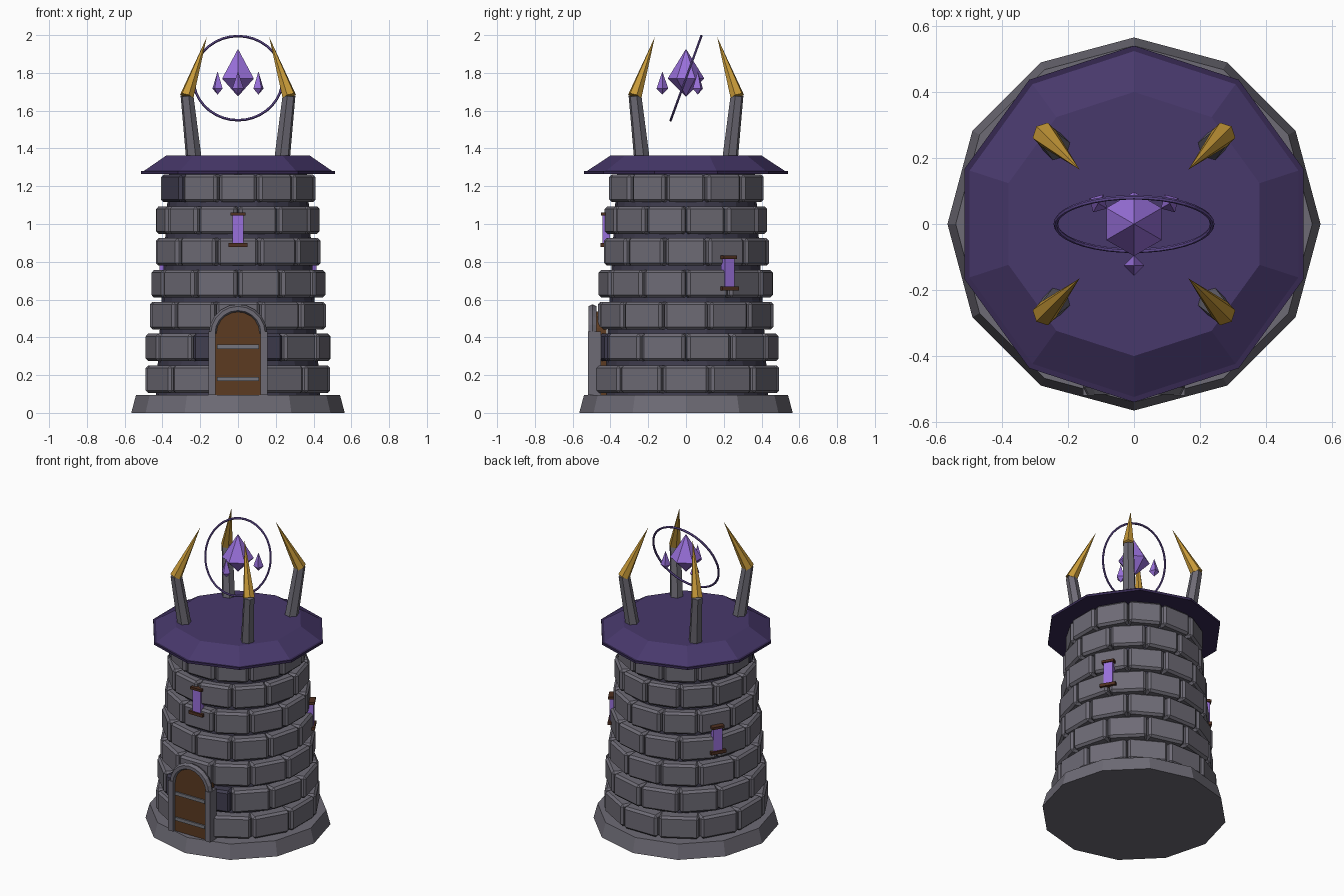
import bpy, bmesh, math, random
from mathutils import Matrix, Vector

if "Cube" in bpy.data.objects:
    bpy.data.objects.remove(bpy.data.objects["Cube"])

random.seed(4)


def srgb(c):
    return c / 12.92 if c <= 0.04045 else ((c + 0.055) / 1.055) ** 2.4


def material(name, r, g, b):
    m = bpy.data.materials.new(name)
    m.diffuse_color = (srgb(r), srgb(g), srgb(b), 1)
    m.use_nodes = True
    m.node_tree.nodes["Principled BSDF"].inputs["Base Color"].default_value = m.diffuse_color
    return m


STONE = material("stone", 0.43, 0.42, 0.46)
DARK = material("dark stone", 0.25, 0.24, 0.31)
ROOF = material("roof purple", 0.28, 0.22, 0.42)
RIM = material("rim purple", 0.21, 0.16, 0.32)
GOLD = material("gold", 0.78, 0.60, 0.22)
CRYSTAL = material("crystal violet", 0.60, 0.44, 0.86)
RING = material("ring violet", 0.40, 0.31, 0.60)
WOOD = material("door wood", 0.36, 0.23, 0.13)
TRIM = material("sill wood", 0.31, 0.19, 0.13)
METAL = material("band metal", 0.46, 0.46, 0.49)


def finish(name, bm, *mats):
    bmesh.ops.recalc_face_normals(bm, faces=bm.faces)
    mesh = bpy.data.meshes.new(name)
    bm.to_mesh(mesh)
    bm.free()
    for m in mats:
        mesh.materials.append(m)
    ob = bpy.data.objects.new(name, mesh)
    bpy.context.collection.objects.link(ob)
    return ob


def lathe(name, n, profile, mat, matrix=Matrix()):
    """Stack of n-sided rings (radius, z) with a corner facing the front."""
    bm = bmesh.new()
    rings = []
    for r, z in profile:
        if r == 0:
            rings.append([bm.verts.new((0, 0, z))] * n)
        else:
            rings.append([bm.verts.new((r * math.sin(math.tau * i / n),
                                        -r * math.cos(math.tau * i / n), z)) for i in range(n)])
    for lo, hi in zip(rings, rings[1:]):
        for i in range(n):
            j = (i + 1) % n
            bm.faces.new(list(dict.fromkeys((lo[i], lo[j], hi[j], hi[i]))))
    for ring, (r, z) in ((rings[0], profile[0]), (rings[-1], profile[-1])):
        if r:
            bm.faces.new(ring)
    bm.transform(matrix)
    return finish(name, bm, mat)


def box(name, center, size, mat, matrix=Matrix()):
    bm = bmesh.new()
    bmesh.ops.create_cube(bm, size=1, matrix=matrix @ Matrix.Translation(center)
                          @ Matrix.Diagonal((*size, 1)))
    return finish(name, bm, mat)


def along(p, q):
    """Frame at p whose z axis points to q."""
    return Matrix.Translation(p) @ (q - p).to_track_quat('Z', 'Y').to_matrix().to_4x4()


# Plinth and the dark core seen between bricks
lathe("plinth", 12, [(0.565, 0), (0.54, 0.095)], STONE)
lathe("wall_core", 24, [(0.435, 0.09), (0.365, 1.27)], DARK)

# Seven courses of twelve chamfered bricks, every other course shifted
bm = bmesh.new()
dark_bricks = {(1, 0), (1, 11), (6, 10)}
for row in range(7):
    for k in range(12):
        face = 0.491 - 0.0135 * row + random.uniform(-0.004, 0.003)
        width = 2 * face * math.tan(math.pi / 12) - 0.02
        turn = Matrix.Rotation(math.radians(30 * k + 15 * (row % 2)), 4, 'Z')
        place = turn @ Matrix.Translation((0, -face + 0.06, 0.178 + 0.1685 * row))
        old = set(bm.faces)
        cube = bmesh.ops.create_cube(bm, size=1, matrix=place @ Matrix.Diagonal((width, 0.12, 0.146, 1)))
        edges = {e for v in cube["verts"] for e in v.link_edges}
        bmesh.ops.bevel(bm, geom=list(edges), offset=0.014, segments=1, affect='EDGES')
        for f in set(bm.faces) - old:
            f.material_index = int((row, k) in dark_bricks)
finish("wall_bricks", bm, STONE, DARK)

# Roof slab with a thin overhanging rim
lathe("roof_rim", 10, [(0.54, 1.265), (0.54, 1.281)], RIM)
lathe("roof", 10, [(0.525, 1.28), (0.40, 1.362)], ROOF)

# Door leaf: rectangle with a round head
SPRING, DOOR_R = 0.42, 0.118
bm = bmesh.new()
outline = [(-DOOR_R, 0.095), (DOOR_R, 0.095)]
outline += [(DOOR_R * math.cos(math.pi * i / 12), SPRING + DOOR_R * math.sin(math.pi * i / 12))
            for i in range(13)]
leaf = bm.faces.new([bm.verts.new((x, -0.502, z)) for x, z in outline])
back = bmesh.ops.extrude_face_region(bm, geom=[leaf])
for v in back["geom"]:
    if isinstance(v, bmesh.types.BMVert):
        v.co.y = -0.42
finish("door_leaf", bm, WOOD)
for z in (0.18, 0.35):
    box("door_band", (0, -0.503, z), (0.22, 0.016, 0.022), METAL)

# Door surround: two jambs and a six-sided arch tube
for s in (-1, 1):
    box("door_jamb", (s * 0.137, -0.485, 0.2625), (0.036, 0.07, 0.335), STONE)
bm = bmesh.new()
rings = []
for i in range(11):
    a = math.pi * i / 10
    ring = []
    for j in range(6):
        t = math.tau * j / 6
        r = 0.133 + 0.022 * math.cos(t)
        ring.append(bm.verts.new((r * math.cos(a), -0.495 + 0.025 * math.sin(t),
                                  SPRING + r * math.sin(a))))
    rings.append(ring)
for lo, hi in zip(rings, rings[1:]):
    for j in range(6):
        bm.faces.new((lo[j], lo[(j + 1) % 6], hi[(j + 1) % 6], hi[j]))
bm.faces.new(rings[0])
bm.faces.new(rings[-1])
finish("door_arch", bm, STONE)

# Three glowing slit windows with wooden lintel and sill
for turn, z, dist in ((0, 0.972, 0.442), (120, 0.742, 0.464), (240, 0.742, 0.464)):
    m = Matrix.Rotation(math.radians(turn), 4, 'Z')
    box("window_glass", (0, -dist + 0.02, z), (0.06, 0.04, 0.16), CRYSTAL, m)
    box("window_lintel", (0, -dist + 0.012, z + 0.082), (0.08, 0.04, 0.016), TRIM, m)
    box("window_sill", (0, -dist + 0.012, z - 0.083), (0.102, 0.044, 0.02), TRIM, m)

# Four leaning pillars with gold claws bending inward
for sx in (-1, 1):
    for sy in (-1, 1):
        foot = Vector((sx * 0.232, sy * 0.232, 1.33))
        knee = Vector((sx * 0.27, sy * 0.27, 1.68))
        tip = Vector((sx * 0.165, sy * 0.165, 1.99))
        lathe("pillar", 6, [(0.043, 0), (0.035, (knee - foot).length)], STONE, along(foot, knee))
        lathe("claw", 6, [(0.038, -0.005), (0, (tip - knee).length)], GOLD, along(knee, tip))

# Floating crystal, its three shards and the tilted ring
lathe("crystal", 6, [(0, 1.675), (0.097, 1.77), (0, 1.927)], CRYSTAL)
for k in range(3):
    m = Matrix.Rotation(k * math.tau / 3, 4, 'Z') @ Matrix.Translation((0, -0.125, 0))
    lathe("crystal_shard", 4, [(0, 1.685), (0.031, 1.717), (0, 1.808)], CRYSTAL, m)
bpy.ops.mesh.primitive_torus_add(major_radius=0.237, minor_radius=0.007, major_segments=36,
                                 minor_segments=6, location=(0, 0, 1.772),
                                 rotation=(math.radians(70), 0, 0))
ring = bpy.context.object
ring.name = "halo_ring"
ring.data.materials.append(RING)
